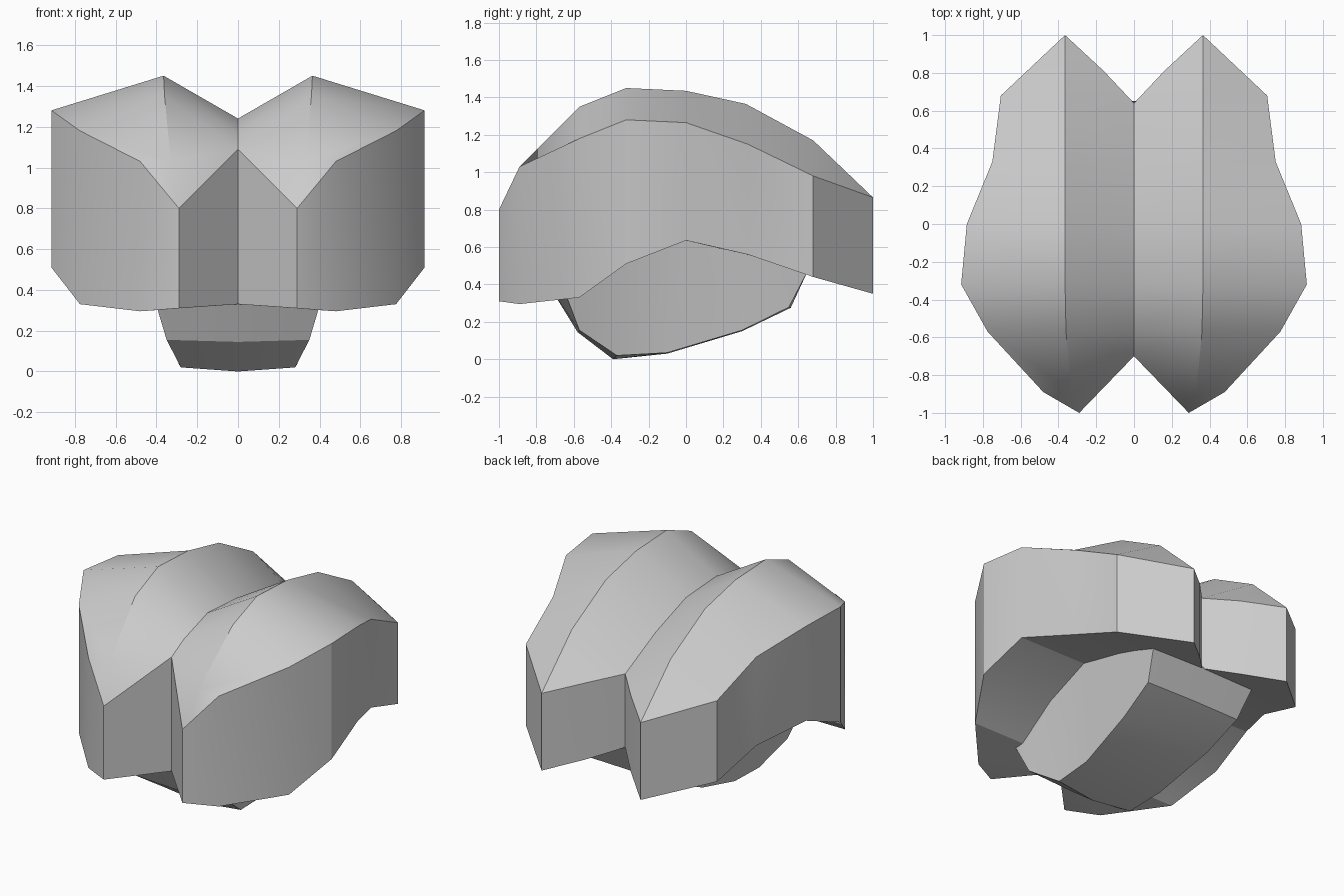
import bpy, bmesh, math

if "Cube" in bpy.data.objects:
    bpy.data.objects.remove(bpy.data.objects["Cube"])


def build(name, faces, angle):
    """Make a half mesh from faces given as point lists, then mirror it across x = 0."""
    bm = bmesh.new()
    for pts in faces:
        pts = list(dict.fromkeys(pts))
        if len(pts) > 2:
            bm.faces.new([bm.verts.new(p) for p in pts])
    bmesh.ops.remove_doubles(bm, verts=bm.verts, dist=0.0005)
    bmesh.ops.recalc_face_normals(bm, faces=bm.faces)
    me = bpy.data.meshes.new(name)
    bm.to_mesh(me)
    bm.free()
    ob = bpy.data.objects.new(name, me)
    bpy.context.collection.objects.link(ob)
    bpy.context.view_layer.objects.active = ob
    ob.select_set(True)
    mod = ob.modifiers.new("mirror", 'MIRROR')
    mod.use_clip = True
    bpy.ops.object.modifier_apply(modifier=mod.name)
    bpy.ops.object.shade_smooth_by_angle(angle=math.radians(angle))
    ob.select_set(False)
    return ob


def strip(a, b):
    """Quads between two point rows of equal length."""
    return [[a[i], a[i + 1], b[i + 1], b[i]] for i in range(len(a) - 1)]


# Twin lobed body: rows run front to back
crease = [(0, -.70, 1.09), (0, -.57, 1.16), (0, -.32, 1.24),
          (0, 0, 1.22), (0, .32, 1.11), (0, .64, .955)]
ridge = [(.33, -.89, 1.03), (.36, -.57, 1.35), (.365, -.32, 1.45),
         (.365, 0, 1.435), (.365, .32, 1.365), (.365, .68, 1.17)]
rim = [(.48, -.89, 1.03), (.775, -.57, 1.18), (.915, -.32, 1.28),
       (.885, 0, 1.265), (.75, .33, 1.15), (.705, .68, .98)]
rim_low = [.295, .33, .51, .635, .56, .44]
base = [(x, y, z) for (x, y, _), z in zip(rim, rim_low)]
mid_low = [(0, y, z) for y, z in zip([-.70, -.57, -.32, 0, .32, .64],
                                     [.33, .33, .51, .635, .56, .465])]
tip_f, tip_f_low = (.29, -1, .80), (.29, -1, .31)
tip_b, tip_b_low = (.365, 1, .865), (.365, 1, .35)
notch_b, notch_b_low = (.16, .81, .92), (.16, .81, .41)

faces = strip(crease, ridge) + strip(ridge, rim) + strip(rim, base) + strip(base, mid_low)
# Front ends of the lobes
faces += [[crease[0], tip_f, ridge[0]], [ridge[0], tip_f, rim[0]],
          [rim[0], tip_f, tip_f_low, base[0]],
          [tip_f, crease[0], mid_low[0], tip_f_low],
          [base[0], tip_f_low, mid_low[0]]]
# Back ends of the lobes
faces += [[crease[-1], notch_b, ridge[-1]], [ridge[-1], notch_b, tip_b],
          [ridge[-1], tip_b, rim[-1]],
          [rim[-1], tip_b, tip_b_low, base[-1]],
          [crease[-1], notch_b, notch_b_low, mid_low[-1]],
          [notch_b, tip_b, tip_b_low, notch_b_low],
          [mid_low[-1], notch_b_low, tip_b_low], [mid_low[-1], tip_b_low, base[-1]]]
build("lobed_body", faces, 30)

# Keel underneath: centre line, lower side edge and upper side edge
centre = [(0, -.70, .34), (0, -.58, .145), (0, -.39, 0), (0, -.10, .03),
          (0, .30, .15), (0, .56, .275), (0, .65, .47)]
side = [(.405, -.64, .34), (.35, -.57, .155), (.28, -.37, .02), (.29, -.10, .035),
        (.33, .30, .155), (.35, .55, .278), (.39, .65, .47)]
upper = [side[0], (.405, -.57, .35), (.40, -.32, .53), (.40, 0, .65),
         (.40, .33, .58), (.395, .55, .51), side[-1]]
build("keel", strip(centre, side) + strip(side, upper), 20)
